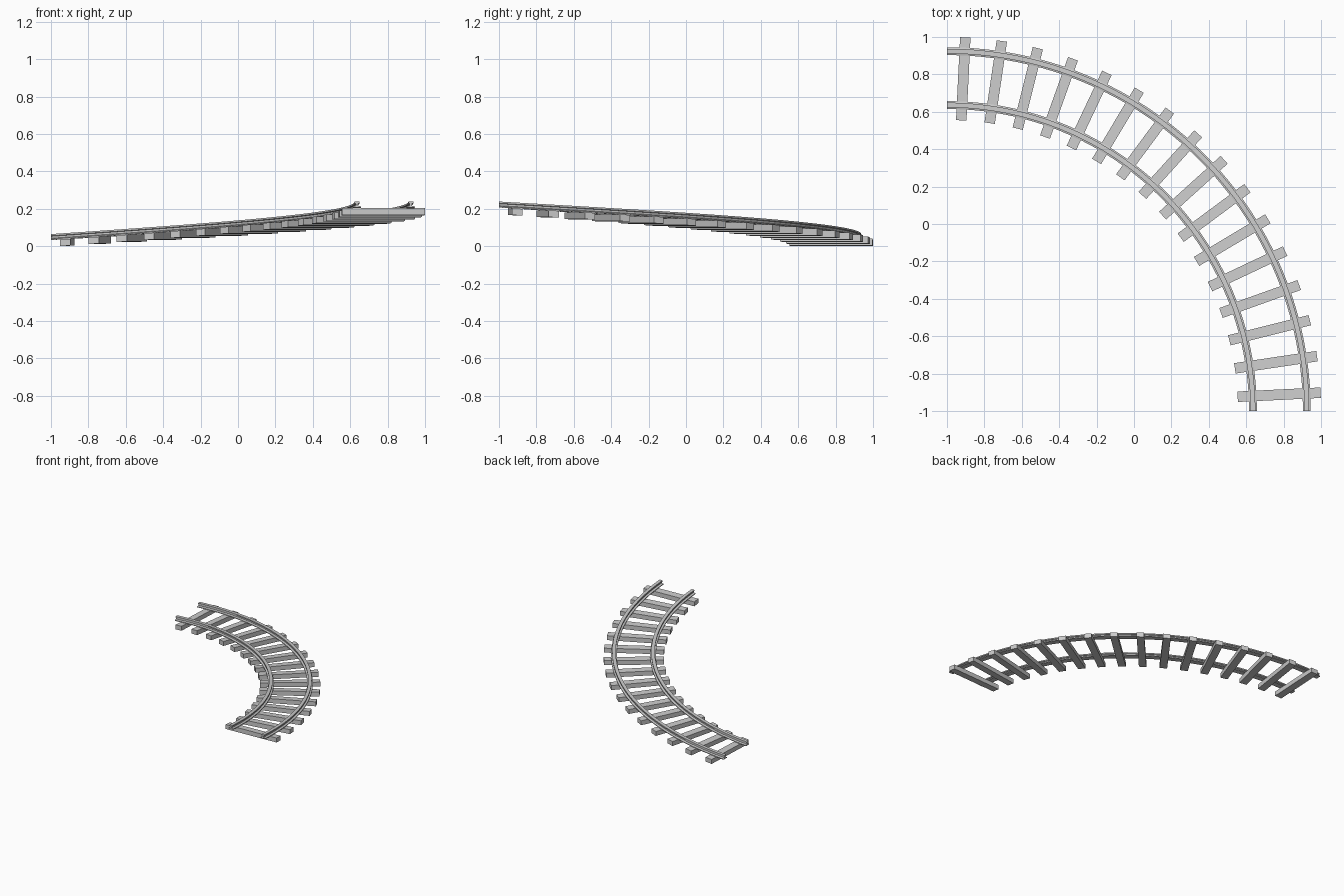
import bpy, bmesh, math

if "Cube" in bpy.data.objects:
    bpy.data.objects.remove(bpy.data.objects["Cube"])

# Quarter-circle climbing track, curve centre at (-1, -1)
CX = CY = -1.0
RISE, Z_LOW = 0.174, -0.003
SLEEPERS, STEPS = 16, 64
QUARTER = math.pi / 2

grey = bpy.data.materials.new("light_grey")
grey.diffuse_color = (0.6, 0.6, 0.6, 1)
grey.use_nodes = True
grey.node_tree.nodes["Principled BSDF"].inputs["Base Color"].default_value = grey.diffuse_color


def place(radius, angle, height):
    """Point on the climbing curve; height is measured from the sleeper base."""
    return (CX + radius * math.cos(angle), CY + radius * math.sin(angle),
            Z_LOW + RISE * (1 - angle / QUARTER) + height)


def finish(name, bm):
    bmesh.ops.recalc_face_normals(bm, faces=bm.faces[:])
    mesh = bpy.data.meshes.new(name)
    bm.to_mesh(mesh)
    bm.free()
    mesh.materials.append(grey)
    obj = bpy.data.objects.new(name, mesh)
    bpy.context.collection.objects.link(obj)


# I-beam half profile (offset, height), mirrored to a closed section
half = [(0.021, 0.036), (0.021, 0.042), (0.006, 0.046), (0.006, 0.056),
        (0.013, 0.059), (0.013, 0.068)]
section = half + [(-x, z) for x, z in reversed(half)]


def rail(name, radius):
    bm = bmesh.new()
    rings = [[bm.verts.new(place(radius + x, QUARTER * i / STEPS, z)) for x, z in section]
             for i in range(STEPS + 1)]
    n = len(section)
    for a, b in zip(rings, rings[1:]):
        for k in range(n):
            bm.faces.new((a[k], a[(k + 1) % n], b[(k + 1) % n], b[k]))
    bm.faces.new(rings[0])
    bm.faces.new(rings[-1])
    finish(name, bm)


rail("inner_rail", 1.636)
rail("outer_rail", 1.924)


# Sleepers: straight boxes set radially and tilted with the slope
def sleeper(index):
    angle = QUARTER * (index + 0.5) / SLEEPERS
    slope = RISE / (QUARTER * 1.78)
    bm = bmesh.new()
    bmesh.ops.create_cube(bm, size=1)
    for v in bm.verts:
        side = v.co.y * 0.056
        x, y, z = place(1.778 + v.co.x * 0.444, angle, (v.co.z + 0.5) * 0.036)
        v.co = (x - side * math.sin(angle), y + side * math.cos(angle), z - side * slope)
    finish(f"sleeper_{index + 1}", bm)


for i in range(SLEEPERS):
    sleeper(i)
